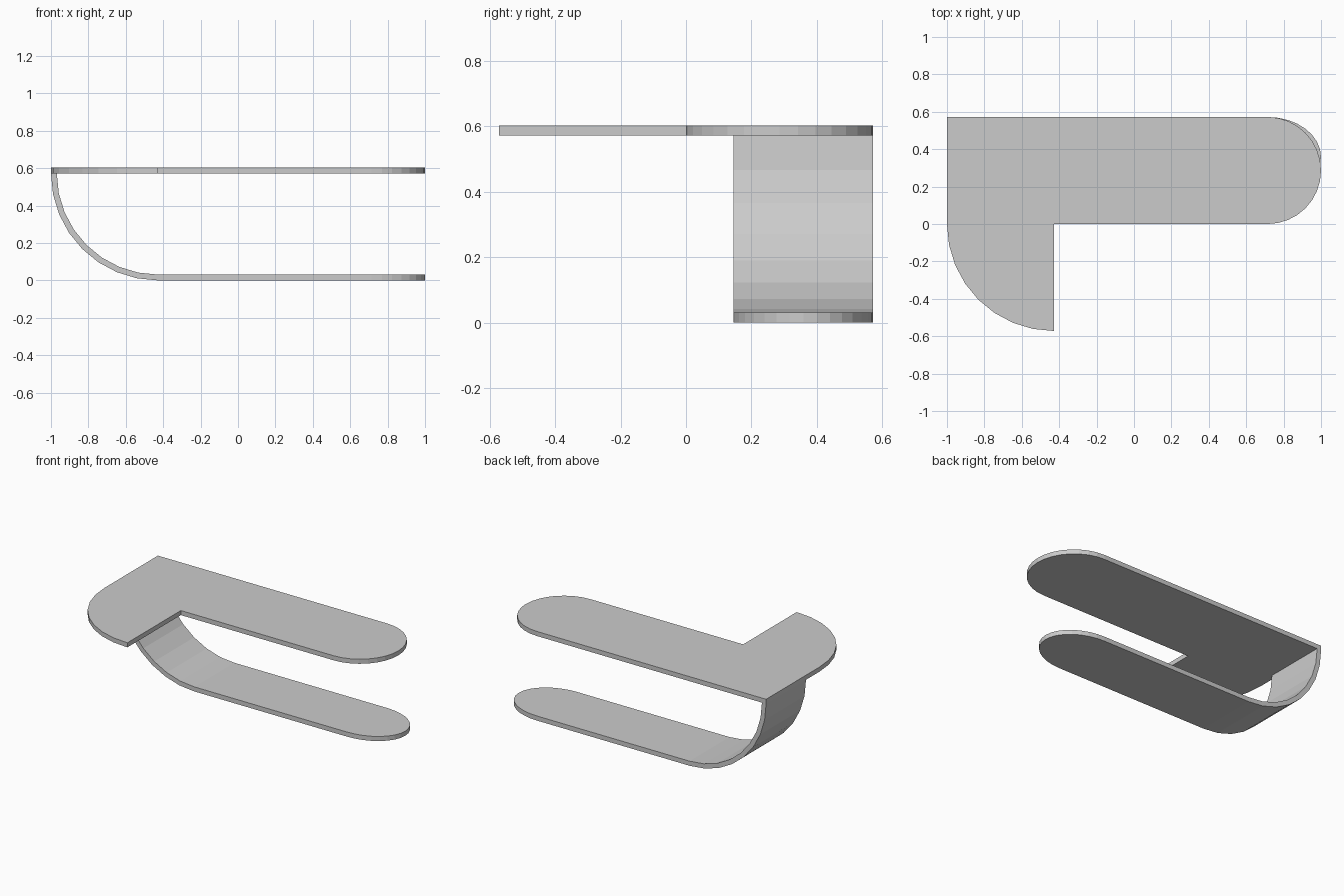
import bpy, bmesh
from math import sin, cos, pi

cube = bpy.data.objects.get("Cube")
if cube:
    bpy.data.objects.remove(cube, do_unlink=True)

R = 0.572        # bend radius
T = 0.031        # sheet thickness
BEND_X = R - 1   # where the bends begin
END_X = 0.714    # where the rounded tips begin
FRONT = 0.145    # front edge of the lower strip

grey = bpy.data.materials.new("plain grey")
grey.use_nodes = True
colour = (0.6, 0.6, 0.6, 1)
grey.diffuse_color = colour
grey.node_tree.nodes["Principled BSDF"].inputs["Base Color"].default_value = colour


def arc(cx, cy, rx, ry, start, end, steps):
    angles = [start + (end - start) * i / steps for i in range(steps + 1)]
    return [(cx + rx * cos(a), cy + ry * sin(a)) for a in angles]


def rounded_tip(front, back):
    half = (back - front) / 2
    return arc(END_X, front + half, 1 - END_X, half, -pi / 2, pi / 2, 16)


def sheet_object(name, bm):
    """Turn an upward-facing sheet into a solid of even thickness."""
    mesh = bpy.data.meshes.new(name)
    bm.to_mesh(mesh)
    bm.free()
    mesh.materials.append(grey)
    obj = bpy.data.objects.new(name, mesh)
    bpy.context.collection.objects.link(obj)
    solid = obj.modifiers.new("thickness", "SOLIDIFY")
    solid.thickness = T
    solid.offset = 1
    solid.use_even_offset = True
    return obj


# Upper plate: long arm with a round tip, and a quarter-round lobe at the front
bm = bmesh.new()
outline = rounded_tip(0, R) + [(-1, R)]
outline += arc(BEND_X, 0, R, R, pi, 1.5 * pi, 8) + [(BEND_X, 0)]
bm.faces.new([bm.verts.new((x, y, R)) for x, y in outline])
sheet_object("upper_plate", bm)

# Lower strip: flat tongue whose left end curls up to the upper plate
bm = bmesh.new()
outline = rounded_tip(FRONT, R) + [(BEND_X, R), (BEND_X, FRONT)]
verts = [bm.verts.new((x, y, 0)) for x, y in outline]
bm.faces.new(verts)
back, front = verts[-2:]
for x, z in arc(BEND_X, R, R, R, 1.5 * pi, pi, 8)[1:]:
    new_back, new_front = (bm.verts.new((x, y, z)) for y in (R, FRONT))
    bm.faces.new([front, back, new_back, new_front])
    back, front = new_back, new_front
sheet_object("curled_lower_strip", bm)
